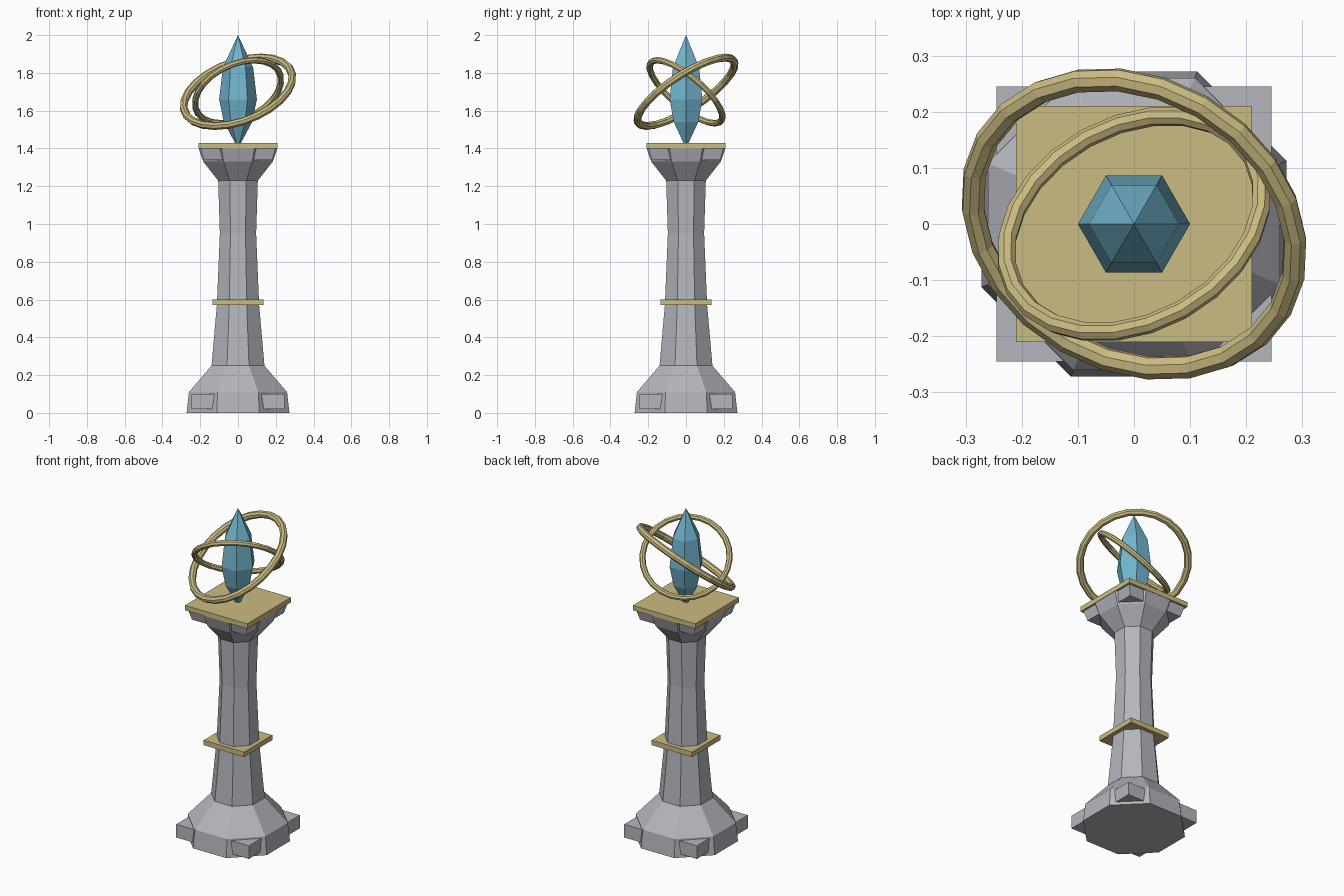
import bpy, bmesh, math
from mathutils import Vector

cube = bpy.data.objects.get("Cube")
if cube:
    bpy.data.objects.remove(cube, do_unlink=True)


def material(name, rgb):
    m = bpy.data.materials.new(name)
    m.use_nodes = True
    m.diffuse_color = (*rgb, 1)
    m.node_tree.nodes["Principled BSDF"].inputs["Base Color"].default_value = (*rgb, 1)
    return m


stone = material("grey stone", (0.46, 0.47, 0.51))
gold = material("pale gold", (0.60, 0.50, 0.22))
blue = material("crystal blue", (0.17, 0.47, 0.62))


def loft(name, mat, sides, profile, turn=0.0):
    """Stack regular polygons of (corner radius, height); radius 0 makes a tip."""
    bm = bmesh.new()
    rings = []
    for r, z in profile:
        count = sides if r else 1
        rings.append([bm.verts.new((r * math.cos(turn + math.tau * i / sides),
                                    r * math.sin(turn + math.tau * i / sides), z))
                      for i in range(count)])
    for low, high in zip(rings, rings[1:]):
        for i in range(sides):
            j = (i + 1) % sides
            quad = [low[i % len(low)], low[j % len(low)],
                    high[j % len(high)], high[i % len(high)]]
            bm.faces.new(list(dict.fromkeys(quad)))
    for ring in (rings[0], rings[-1]):
        if len(ring) > 1:
            bm.faces.new(ring)
    bmesh.ops.recalc_face_normals(bm, faces=bm.faces)
    mesh = bpy.data.meshes.new(name)
    bm.to_mesh(mesh)
    bm.free()
    mesh.materials.append(mat)
    ob = bpy.data.objects.new(name, mesh)
    bpy.context.collection.objects.link(ob)
    return ob


def slab(name, mat, half_low, z_low, half_high, z_high):
    """Square block, optionally tapered, given by half widths."""
    k = math.sqrt(2)
    return loft(name, mat, 4, [(half_low * k, z_low), (half_high * k, z_high)], math.pi / 4)


def orbit_ring(name, radius, thickness, axis):
    bpy.ops.mesh.primitive_torus_add(major_segments=24, minor_segments=8,
                                     major_radius=radius, minor_radius=thickness,
                                     location=(0, 0, 1.70))
    ob = bpy.context.object
    ob.name = name
    ob.rotation_euler = Vector(axis).to_track_quat('Z', 'Y').to_euler()
    ob.data.materials.append(gold)


# Octagonal column, widths given from the centre to the flat sides
column = [(0.272, 0), (0.26, 0.11), (0.14, 0.25), (0.112, 0.57),
          (0.096, 0.95), (0.105, 1.23), (0.184, 1.33), (0.208, 1.40)]
flat = math.cos(math.pi / 8)
loft("column", stone, 8, [(a / flat, z) for a, z in column], math.pi / 8)

# Square blocks whose corners stick out of the octagon
slab("base_corner_blocks", stone, 0.245, 0.02, 0.245, 0.10)
slab("capital_corner_blocks", stone, 0.182, 1.34, 0.198, 1.40)

# Gold trim
slab("shaft_band", gold, 0.136, 0.57, 0.136, 0.60)
slab("top_plate", gold, 0.21, 1.40, 0.21, 1.43)

# Floating crystal
loft("crystal", blue, 6, [(0, 1.40), (0.075, 1.54), (0.10, 1.66), (0.08, 1.83), (0, 2.0)])

# Two tilted rings around the crystal
orbit_ring("outer_ring", 0.302, 0.021, (-0.30, -0.52, 0.80))
orbit_ring("inner_ring", 0.242, 0.017, (-0.335, 0.604, 0.723))
